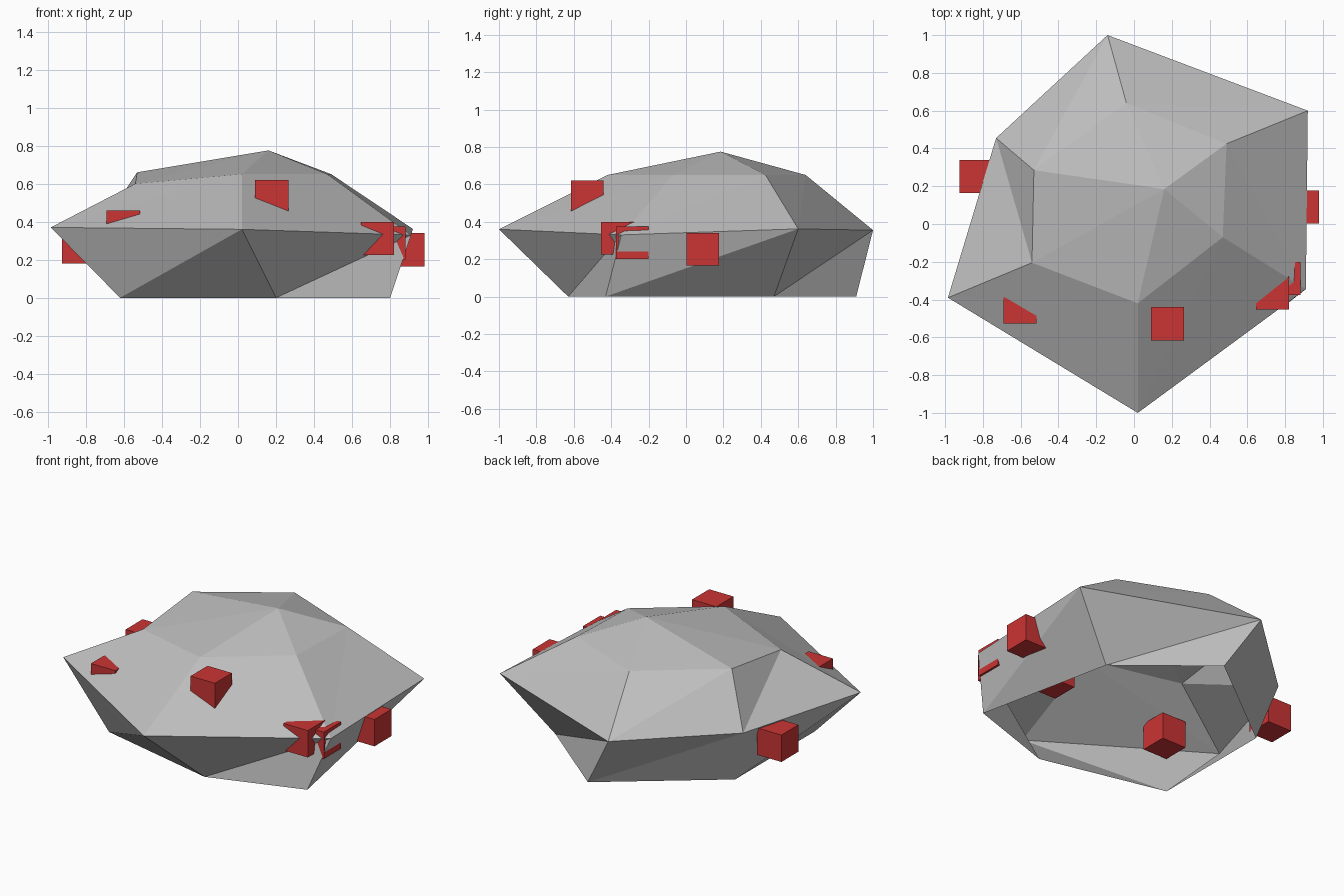
import bpy, bmesh
from mathutils import Matrix

if "Cube" in bpy.data.objects:
    bpy.data.objects.remove(bpy.data.objects["Cube"])


def material(name, rgb):
    m = bpy.data.materials.new(name)
    m.diffuse_color = (*rgb, 1)
    m.use_nodes = True
    m.node_tree.nodes["Principled BSDF"].inputs["Base Color"].default_value = m.diffuse_color
    return m


grey = material("stone grey", (0.52, 0.52, 0.52))
red = material("crystal red", (0.60, 0.035, 0.035))


def finish(bm, name, mat):
    me = bpy.data.meshes.new(name)
    bm.to_mesh(me)
    bm.free()
    me.materials.append(mat)
    bpy.context.collection.objects.link(bpy.data.objects.new(name, me))


# Rock shell: three irregular six-sided rings and a peak, open underneath
foot = [(.07, .91, 0), (-.62, .38, 0), (-.62, -.44, 0),
        (.2, -.63, 0), (.8, -.43, 0), (.61, .47, 0)]
waist = [(-.14, 1, .355), (-.73, .455, .36), (-.985, -.39, .37),
         (.02, -1, .36), (.91, -.345, .33), (.92, .6, .362)]
shoulder = [(-.04, .64, .65), (-.53, .285, .66), (-.54, -.205, .6),
            (.02, -.42, .65), (.47, -.07, .65), (.49, .425, .65)]

bm = bmesh.new()
f, w, s = ([bm.verts.new(p) for p in ring] for ring in (foot, waist, shoulder))
peak = bm.verts.new((.16, .185, .775))
for i in range(6):
    j = (i + 1) % 6
    for tri in ((f[i], f[j], w[j]), (f[i], w[j], w[i]),
                (w[i], w[j], s[j]), (w[i], s[j], s[i]),
                (s[i], s[j], peak)):
        bm.faces.new(tri)
finish(bm, "rock_shell", grey)

# Small red ore cubes sunk into the rock
SIZE = .175
centres = [(-.837, .252, .267), (.893, .09, .253), (.177, -.528, .533),
           (-.603, -.438, .372), (.733, -.366, .312), (.793, -.288, .288)]
for n, c in enumerate(centres, 1):
    bm = bmesh.new()
    bmesh.ops.create_cube(bm, size=SIZE, matrix=Matrix.Translation(c))
    finish(bm, f"ore_cube_{n}", red)
